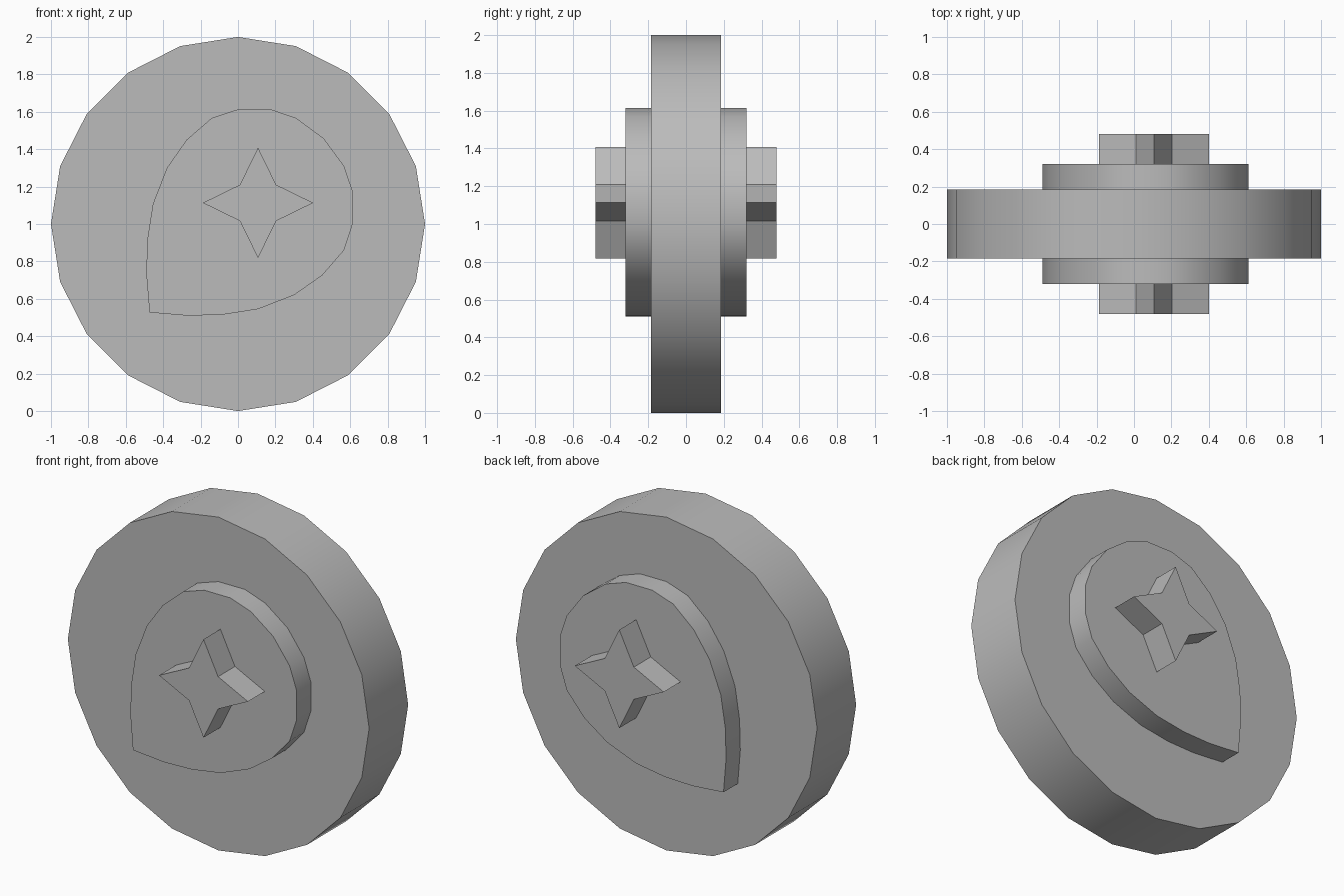
import bpy
import bmesh
from math import sin, cos, tau, radians

cube = bpy.data.objects.get("Cube")
if cube:
    bpy.data.objects.remove(cube, do_unlink=True)

grey = bpy.data.materials.new("plain grey")
grey.use_nodes = True
colour = (0.5, 0.5, 0.5, 1)
grey.diffuse_color = colour
grey.node_tree.nodes["Principled BSDF"].inputs["Base Color"].default_value = colour


def slab(name, outline, half_depth):
    """Extrude an (x, z) outline evenly to the front and back."""
    bm = bmesh.new()
    face = bm.faces.new([bm.verts.new((x, -half_depth, z)) for x, z in outline])
    moved = bmesh.ops.extrude_face_region(bm, geom=[face], use_keep_orig=True)["geom"]
    verts = [v for v in moved if isinstance(v, bmesh.types.BMVert)]
    bmesh.ops.translate(bm, verts=verts, vec=(0, 2 * half_depth, 0))
    bmesh.ops.recalc_face_normals(bm, faces=bm.faces)
    mesh = bpy.data.meshes.new(name)
    bm.to_mesh(mesh)
    bm.free()
    mesh.materials.append(grey)
    obj = bpy.data.objects.new(name, mesh)
    bpy.context.collection.objects.link(obj)
    bpy.ops.object.select_all(action="DESELECT")
    obj.select_set(True)
    bpy.context.view_layer.objects.active = obj
    bpy.ops.object.shade_smooth_by_angle(angle=radians(30))
    return obj


def ring(count, radii, cx, cz):
    """Points around a centre, starting at the top, cycling through the radii."""
    return [(cx + radii[i % len(radii)] * sin(tau * i / count),
             cz + radii[i % len(radii)] * cos(tau * i / count)) for i in range(count)]


# Round base disc
slab("disc", ring(20, [1.0], 0, 1), 0.185)

# Teardrop plate, mirrored across its diagonal axis
half = [(-0.473, 0.527), (-0.267, 0.51), (-0.085, 0.515), (0.107, 0.545),
        (0.30, 0.62), (0.45, 0.725), (0.567, 0.86), (0.613, 1.0),
        (0.613, 1.175), (0.567, 1.31), (0.458, 1.458)]
mirrored = [(z - 1, x + 1) for x, z in half[-2:0:-1]]
slab("teardrop", half + mirrored, 0.32)

# Four-pointed star
slab("star", ring(8, [0.295, 0.137], 0.107, 1.113), 0.48)
